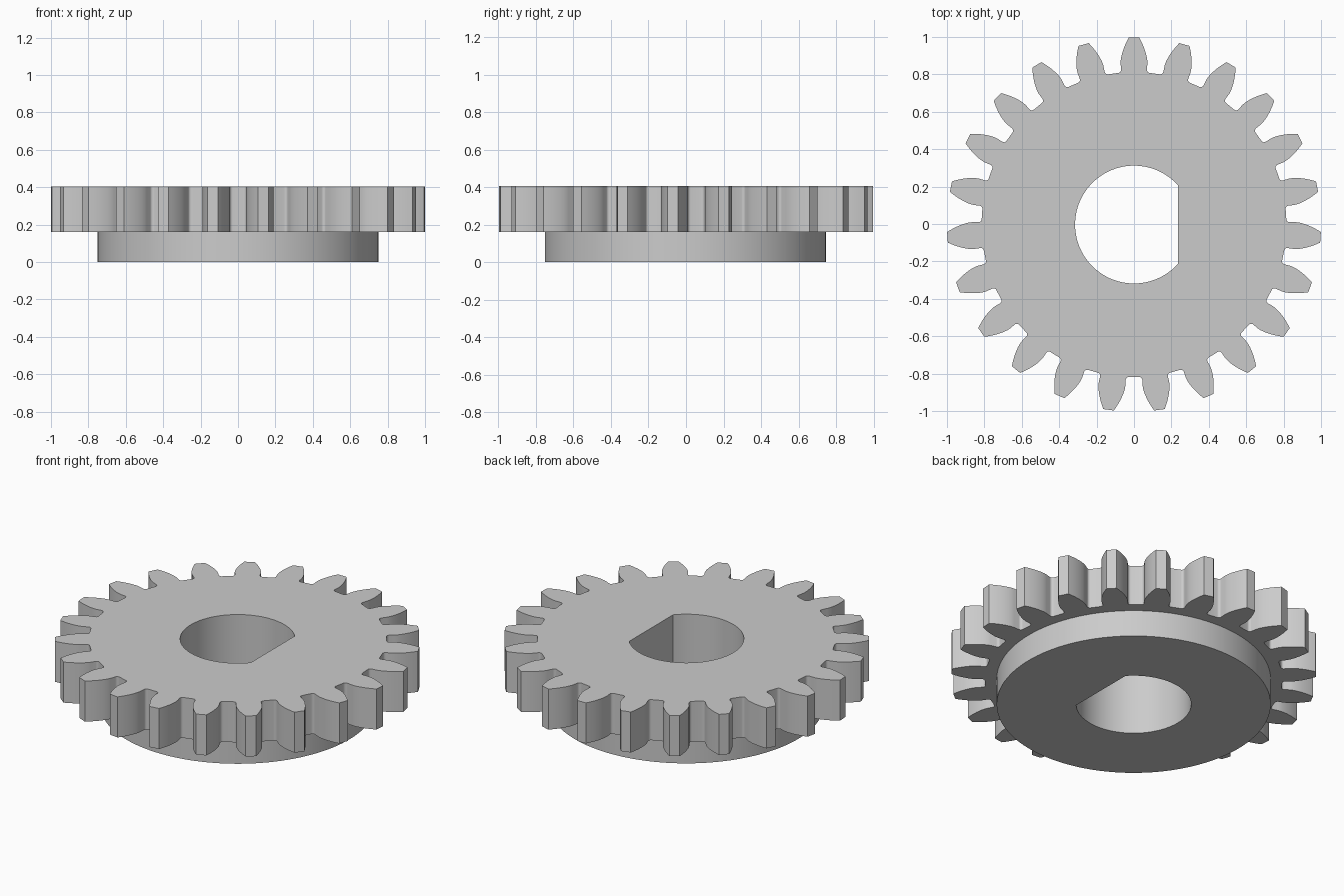
import bpy, bmesh, math
from math import sin, cos, tan, pi

if "Cube" in bpy.data.objects:
    bpy.data.objects.remove(bpy.data.objects["Cube"])

# Proportions
TEETH = 23
TIP, ROOT, FILLET = 1.0, 0.815, 0.016
PITCH = TIP * TEETH / (TEETH + 2)
PRESSURE = math.radians(20)
BASE = PITCH * cos(PRESSURE)
HUB_R, BORE_R, BORE_FLAT = 0.75, 0.315, 0.235
HUB_TOP, TOP = 0.16, 0.405
Y_SHIFT = -0.003

grey = bpy.data.materials.new("plain grey")
grey.use_nodes = True
colour = (0.6, 0.6, 0.6, 1)
grey.diffuse_color = colour
grey.node_tree.nodes["Principled BSDF"].inputs["Base Color"].default_value = colour


def involute(a):
    return tan(a) - a


def half_tooth():
    """(radius, angle from tooth centre) pairs from root up to tip."""
    base_half = pi / (2 * TEETH) + involute(PRESSURE)
    turn = FILLET / ROOT
    pts = []
    for i in range(6):
        t = pi / 2 * (1 - i / 5)
        pts.append((ROOT + FILLET * (1 - sin(t)), base_half + turn * (1 - cos(t))))
    for i in range(9):
        r = BASE + (TIP - BASE) * i / 8
        pts.append((r, base_half - involute(math.acos(min(1, BASE / r)))))
    return pts


def gear_outline():
    half = half_tooth()
    tooth = [(r, -a) for r, a in half] + [(r, a) for r, a in reversed(half)]
    pts = []
    for k in range(TEETH):
        centre = pi / 2 + 2 * pi * k / TEETH
        pts += [(r * cos(centre + a), r * sin(centre + a)) for r, a in tooth]
    return pts


def circle(radius, n=128):
    return [(radius * cos(2 * pi * i / n), radius * sin(2 * pi * i / n)) for i in range(n)]


def bore_outline(n=80):
    start = math.acos(BORE_FLAT / BORE_R)
    sweep = 2 * (pi - start)
    return [(BORE_R * cos(start + sweep * i / n), BORE_R * sin(start + sweep * i / n))
            for i in range(n + 1)]


def add_loop(bm, pts, z):
    verts = [bm.verts.new((x, y + Y_SHIFT, z)) for x, y in pts]
    for i, v in enumerate(verts):
        bm.edges.new((verts[i - 1], v))
    return verts


def wall(bm, low, high, inward=False):
    for i in range(len(low)):
        quad = [low[i - 1], low[i], high[i], high[i - 1]]
        bm.faces.new(quad[::-1] if inward else quad)


def ring_cap(bm, outer, inner, up):
    edges = [bm.edges.get((loop[i - 1], loop[i]))
             for loop in (outer, inner) for i in range(len(loop))]
    made = bmesh.ops.triangle_fill(bm, edges=edges, use_beauty=True, use_dissolve=False)
    for f in made["geom"]:
        if isinstance(f, bmesh.types.BMFace):
            f.normal_update()
            if (f.normal.z > 0) != up:
                f.normal_flip()


def finish(bm, name):
    mesh = bpy.data.meshes.new(name)
    bm.to_mesh(mesh)
    bm.free()
    mesh.materials.append(grey)
    obj = bpy.data.objects.new(name, mesh)
    bpy.context.collection.objects.link(obj)
    bpy.ops.object.select_all(action="DESELECT")
    obj.select_set(True)
    bpy.context.view_layer.objects.active = obj
    bpy.ops.object.shade_smooth_by_angle(angle=math.radians(30))


# Toothed wheel: teeth, top face, underside rim and upper bore
bm = bmesh.new()
teeth_low, teeth_high = (add_loop(bm, gear_outline(), z) for z in (HUB_TOP, TOP))
bore_low, bore_high = (add_loop(bm, bore_outline(), z) for z in (HUB_TOP, TOP))
seat = add_loop(bm, circle(HUB_R), HUB_TOP)
ring_cap(bm, teeth_high, bore_high, True)
ring_cap(bm, teeth_low, seat, False)
wall(bm, teeth_low, teeth_high)
wall(bm, bore_low, bore_high, inward=True)
finish(bm, "toothed_wheel")

# Hub: round collar under the wheel with the lower bore
bm = bmesh.new()
hub_low, hub_high = (add_loop(bm, circle(HUB_R), z) for z in (0, HUB_TOP))
bore_low, bore_high = (add_loop(bm, bore_outline(), z) for z in (0, HUB_TOP))
ring_cap(bm, hub_low, bore_low, False)
wall(bm, hub_low, hub_high)
wall(bm, bore_low, bore_high, inward=True)
finish(bm, "hub")
